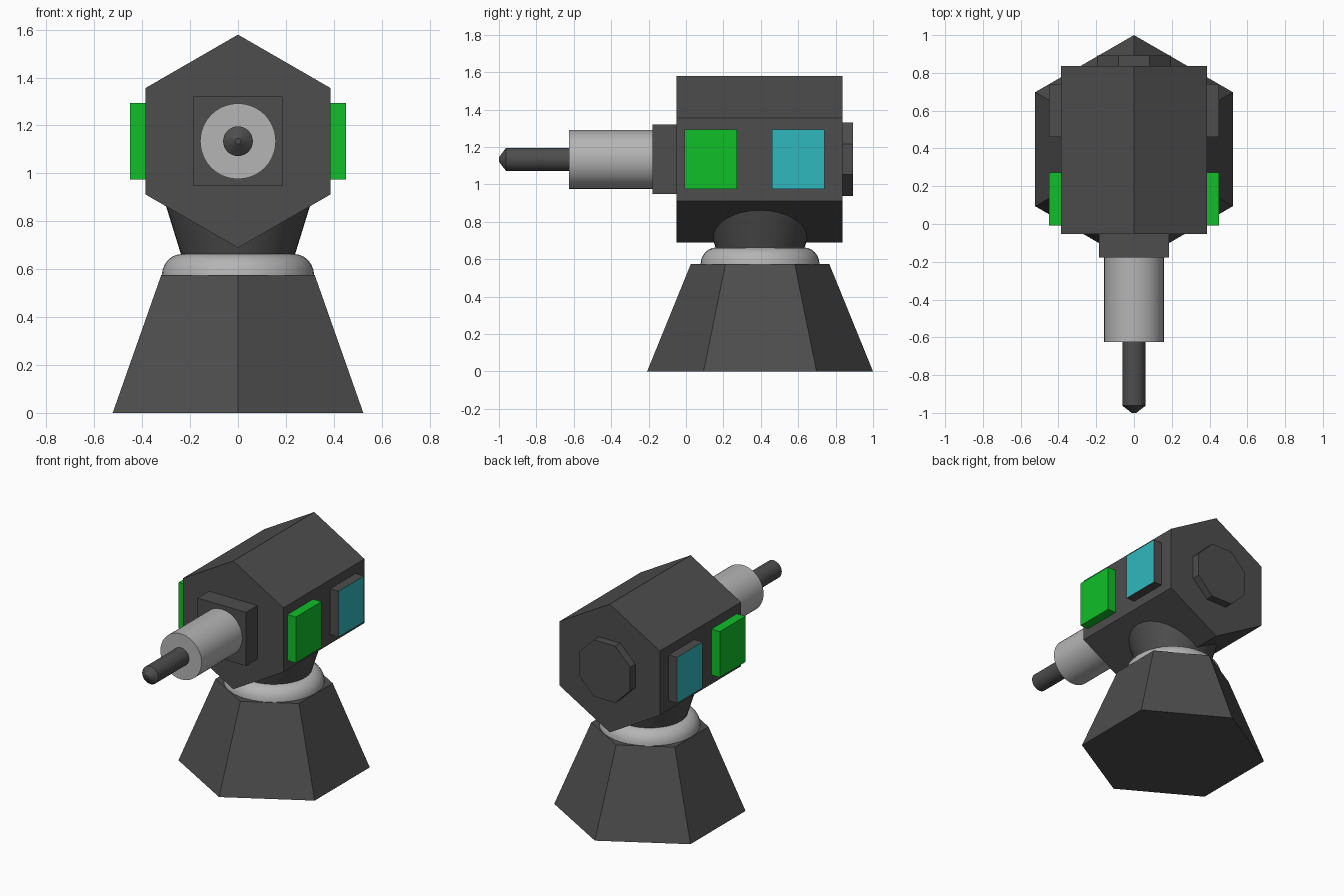
import bpy, bmesh
from math import sin, cos, pi, sqrt, radians

if "Cube" in bpy.data.objects:
    bpy.data.objects.remove(bpy.data.objects["Cube"])

CY, CZ = 0.396, 1.134   # pedestal axis (y) and barrel axis (z)


def material(name, rgb):
    m = bpy.data.materials.new(name)
    m.diffuse_color = (*rgb, 1)
    m.use_nodes = True
    m.node_tree.nodes["Principled BSDF"].inputs["Base Color"].default_value = m.diffuse_color
    return m


DARK = material("dark_grey", (0.075, 0.075, 0.075))
LIGHT = material("light_grey", (0.46, 0.46, 0.46))
GREEN = material("green", (0.005, 0.52, 0.022))
CYAN = material("cyan", (0.03, 0.48, 0.52))


def finish(name, bm, mats, smooth=False):
    bmesh.ops.recalc_face_normals(bm, faces=bm.faces[:])
    me = bpy.data.meshes.new(name)
    bm.to_mesh(me)
    bm.free()
    for m in mats:
        me.materials.append(m)
    ob = bpy.data.objects.new(name, me)
    bpy.context.collection.objects.link(ob)
    if smooth:
        bpy.ops.object.select_all(action='DESELECT')
        ob.select_set(True)
        bpy.context.view_layer.objects.active = ob
        bpy.ops.object.shade_smooth_by_angle(angle=radians(30))
    return ob


def lathe(name, profile, sides, axis, mat, phase=0.0, smooth=False):
    """Capped n-sided solid from (radius, position) pairs along axis 'Y' or 'Z'."""
    bm = bmesh.new()
    rings = []
    for r, t in profile:
        ring = []
        for i in range(sides):
            a = 2 * pi * i / sides + phase
            u, v = r * sin(a), r * cos(a)
            ring.append(bm.verts.new((u, CY + v, t) if axis == 'Z' else (u, t, CZ + v)))
        rings.append(ring)
    for lo, hi in zip(rings, rings[1:]):
        for i in range(sides):
            j = (i + 1) % sides
            bm.faces.new((lo[i], lo[j], hi[j], hi[i]))
    bm.faces.new(rings[0])
    bm.faces.new(rings[-1])
    return finish(name, bm, [mat], smooth)


def side_pad(name, side, y0, y1, mats):
    """Box on the body's flank; the last material goes on its outer face."""
    bm = bmesh.new()
    bmesh.ops.create_cube(bm, size=1)
    for v in bm.verts:
        v.co = (side * (0.415 + v.co.x * 0.07), (y0 + y1) / 2 + v.co.y * (y1 - y0),
                CZ + v.co.z * 0.318)
    for f in bm.faces:
        if all(abs(v.co.x) > 0.44 for v in f.verts):
            f.material_index = len(mats) - 1
    finish(name, bm, mats)


# Pedestal: tapered hexagon, rounded collar, flared neck
lathe("pedestal", [(0.604, 0), (0.37, 0.575)], 6, 'Z', DARK)
collar = [(0.235 + 0.083 * cos(k * pi / 12), 0.573 + 0.09 * sin(k * pi / 12)) for k in range(7)]
lathe("collar", collar, 40, 'Z', LIGHT, smooth=True)
lathe("neck", [(0.236, 0.655), (0.304, 0.875)], 40, 'Z', DARK, smooth=True)

# Body: hexagonal prism with an octagonal rear cap
lathe("body", [(0.445, -0.052), (0.445, 0.837)], 6, 'Y', DARK)
lathe("rear_cap", [(0.197 / cos(pi / 8), 0.82), (0.197 / cos(pi / 8), 0.893)], 8, 'Y', DARK, pi / 8)

# Barrel: square mount, thick sleeve, thin nozzle with a pointed tip
lathe("barrel_mount", [(0.186 * sqrt(2), -0.178), (0.186 * sqrt(2), -0.04)], 4, 'Y', DARK, pi / 4)
lathe("barrel_sleeve", [(0.158, -0.625), (0.158, -0.17)], 40, 'Y', LIGHT, smooth=True)
lathe("nozzle", [(0.012, -1.0), (0.062, -0.962), (0.062, -0.61)], 32, 'Y', DARK, smooth=True)

# Side pads, mirrored left and right
for label, s in (("left", -1), ("right", 1)):
    side_pad("front_pad_" + label, s, -0.008, 0.272, [GREEN])
    side_pad("rear_panel_" + label, s, 0.46, 0.74, [DARK, CYAN])
